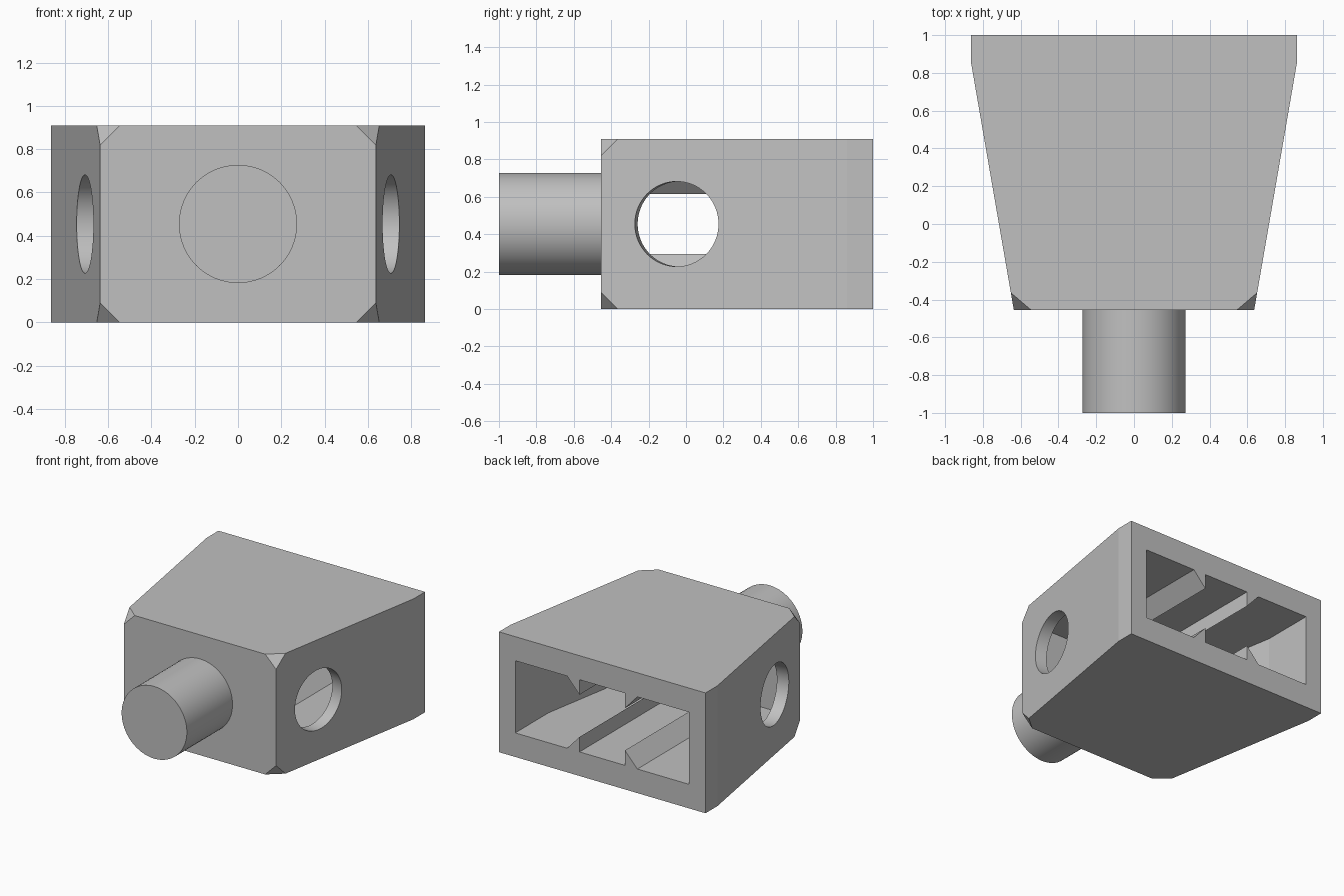
import bpy, bmesh, math
from mathutils import Vector, Matrix

if "Cube" in bpy.data.objects:
    bpy.data.objects.remove(bpy.data.objects["Cube"], do_unlink=True)

U = 1 / 11               # design unit
MID = 5 * U              # mid height
FRONT = -5 * U           # front face of the body

grey = bpy.data.materials.new("grey")
grey.use_nodes = True
colour = (0.53, 0.53, 0.53, 1)
grey.diffuse_color = colour
grey.node_tree.nodes["Principled BSDF"].inputs["Base Color"].default_value = colour


def finish(name, bm):
    bmesh.ops.recalc_face_normals(bm, faces=bm.faces[:])
    mesh = bpy.data.meshes.new(name)
    bm.to_mesh(mesh)
    bm.free()
    mesh.materials.append(grey)
    obj = bpy.data.objects.new(name, mesh)
    bpy.context.collection.objects.link(obj)
    return obj


def prism(points, offset):
    """Extrude a flat outline along an offset."""
    bm = bmesh.new()
    face = bm.faces.new([bm.verts.new(p) for p in points])
    new = bmesh.ops.extrude_face_region(bm, geom=[face])["geom"]
    bmesh.ops.translate(bm, vec=offset, verts=[v for v in new if isinstance(v, bmesh.types.BMVert)])
    return bm


def cylinder(name, radius, length, centre, direction):
    bm = bmesh.new()
    turn = Vector(direction).to_track_quat('Z', 'Y').to_matrix().to_4x4()
    bmesh.ops.create_cone(bm, cap_ends=True, segments=64, radius1=radius, radius2=radius,
                          depth=length, matrix=Matrix.Translation(centre) @ turn)
    return finish(name, bm)


def smooth(obj):
    bpy.ops.object.select_all(action='DESELECT')
    obj.select_set(True)
    bpy.context.view_layer.objects.active = obj
    bpy.ops.object.shade_smooth_by_angle(angle=math.radians(8))


def cut(target, cutter):
    """Subtract the cutter, then remove it."""
    cutter.hide_render = True
    mod = target.modifiers.new("cut", 'BOOLEAN')
    mod.operation = 'DIFFERENCE'
    mod.solver = 'EXACT'
    mod.object = cutter
    bpy.context.view_layer.objects.active = target
    bpy.ops.object.modifier_apply(modifier=mod.name)
    bpy.data.objects.remove(cutter, do_unlink=True)


def symmetric(half, z):
    """Closed plan outline from its +x half."""
    return [(x, y, z) for x, y in half] + [(-x, y, z) for x, y in reversed(half)]


# Tapered body
shell = prism(symmetric([(7 * U, FRONT), (9.5 * U, 0.86), (9.5 * U, 1)], 0), (0, 0, 10 * U))
slope = 2.5 * U / (0.86 - FRONT)
for sx in (1, -1):
    for sz in (1, -1):
        # Clipped front corner
        a, b, c = [Vector((sx * x, y, MID + sz * z)) for x, y, z in (
            (6 * U, FRONT, MID), (7 * U + slope * U, FRONT + U, MID), (7 * U, FRONT, 4 * U))]
        normal = (b - a).cross(c - a) * sx * sz
        if normal.dot(Vector((sx, -1, sz))) < 0:
            normal.negate()
        cutting = bmesh.ops.bisect_plane(shell, geom=shell.verts[:] + shell.edges[:] + shell.faces[:],
                                         plane_co=a, plane_no=normal, clear_outer=True)
        rim = [e for e in cutting["geom_cut"] if isinstance(e, bmesh.types.BMEdge)]
        bmesh.ops.edgeloop_fill(shell, edges=rim)
body = finish("body", shell)

# Pocket open at the back, with wedge ribs left along its floor and ceiling
pocket = finish("pocket_cutter", prism(
    symmetric([(0.57, -0.31), (8 * U, 0.6), (8 * U, 1.2)], 2 * U), (0, 0, 6 * U)))
for sx in (1, -1):
    for sz in (1, -1):
        wedge = [(sx * x, -0.6, MID - sz * (MID - z))
                 for x, z in ((0.19, 0.295), (0.19, 0.13), (0.341, 0.13))]
        cut(pocket, finish("rib_wedge", prism(wedge, (0, 2, 0))))
cut(body, pocket)

# Round holes square to the slanted side walls
for sx in (1, -1):
    wall_x = 7 * U + slope * (-0.05 - FRONT)
    cut(body, cylinder("hole_cutter", 2.5 * U, 0.44, (sx * wall_x, -0.05, MID), (sx, -slope, 0)))
smooth(body)

# Front peg
smooth(cylinder("front_peg", 3 * U, 6 * U, (0, FRONT - 3 * U, MID), (0, -1, 0)))
